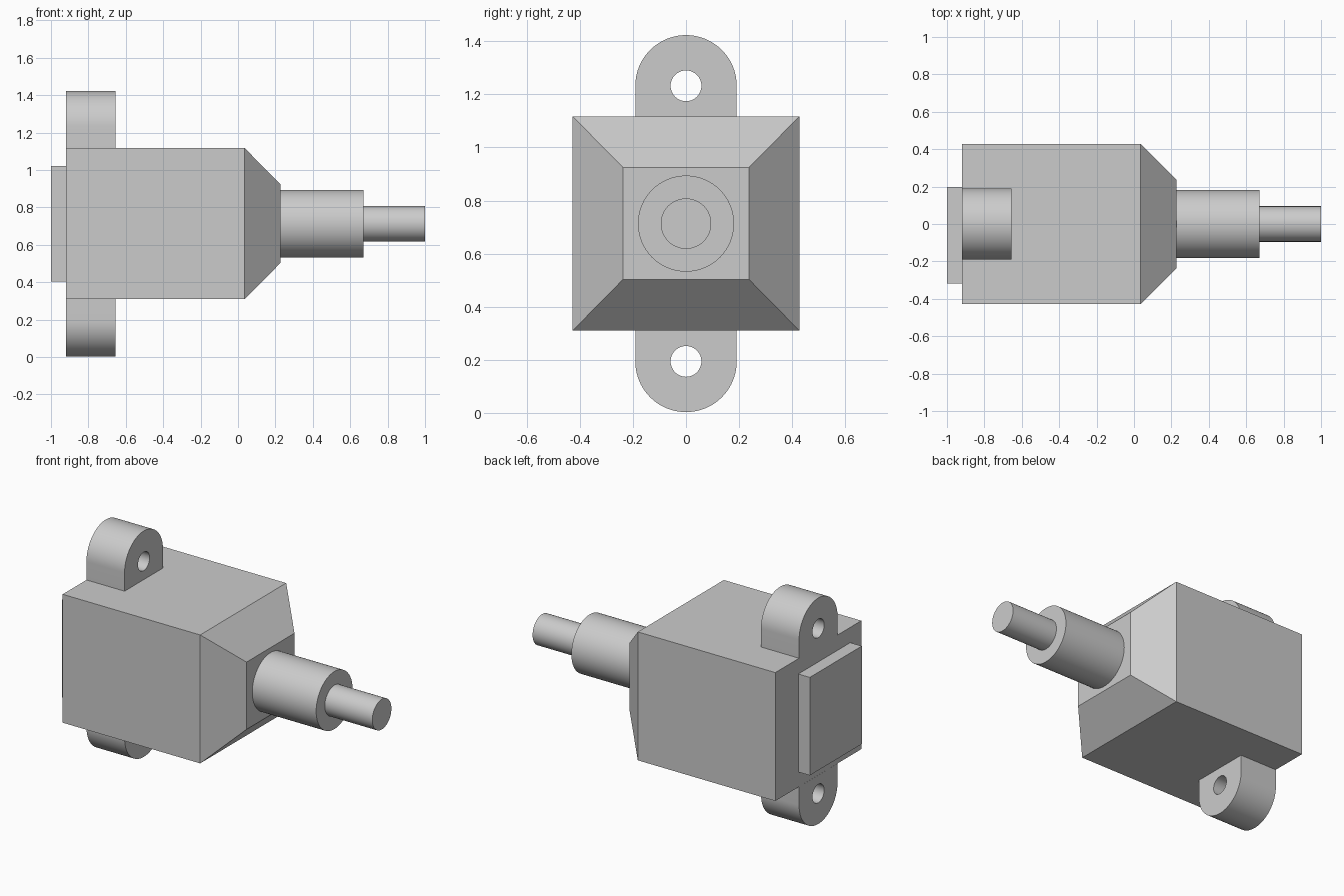
import bpy, bmesh
from math import pi, sin, cos

cube = bpy.data.objects.get("Cube")
if cube:
    bpy.data.objects.remove(cube, do_unlink=True)

AXIS_Z = 0.713   # height of the shaft axis
BACK_X = -0.92   # back of the housing

grey = bpy.data.materials.new("light grey")
grey.use_nodes = True
grey.diffuse_color = (0.6, 0.6, 0.6, 1)
grey.node_tree.nodes["Principled BSDF"].inputs["Base Color"].default_value = (0.6, 0.6, 0.6, 1)


def loft(name, sections, smooth=False):
    """Skin a solid through (x, [(y, z), ...]) sections."""
    bm = bmesh.new()
    rings = [[bm.verts.new((x, y, z)) for y, z in pts] for x, pts in sections]
    for a, b in zip(rings, rings[1:]):
        for i in range(len(a)):
            j = (i + 1) % len(a)
            bm.faces.new((a[i], a[j], b[j], b[i]))
    bm.faces.new(rings[0])
    bm.faces.new(rings[-1])
    bmesh.ops.recalc_face_normals(bm, faces=bm.faces)
    mesh = bpy.data.meshes.new(name)
    bm.to_mesh(mesh)
    bm.free()
    mesh.materials.append(grey)
    obj = bpy.data.objects.new(name, mesh)
    bpy.context.collection.objects.link(obj)
    if smooth:
        smooth_sides(obj)
    return obj


def smooth_sides(obj):
    bpy.ops.object.select_all(action='DESELECT')
    obj.select_set(True)
    bpy.context.view_layer.objects.active = obj
    bpy.ops.object.shade_smooth_by_angle(angle=pi / 6)


def rect(y0, y1, z0, z1):
    return [(y0, z0), (y1, z0), (y1, z1), (y0, z1)]


def circle(r, z, n=64):
    return [(r * cos(2 * pi * i / n), z + r * sin(2 * pi * i / n)) for i in range(n)]


# Housing with a tapered nose
wide = rect(-0.427, 0.427, 0.31, 1.117)
loft("housing", [(BACK_X, wide), (0.036, wide),
                 (0.226, rect(-0.238, 0.238, 0.502, 0.925))])

# Offset cover plate on the back
cover = rect(-0.317, 0.199, 0.405, 1.021)
loft("back_cover", [(-1, cover), (BACK_X, cover)])

# Stepped shaft
collar, pin = circle(0.181, AXIS_Z), circle(0.095, AXIS_Z)
loft("shaft_collar", [(0.226, collar), (0.67, collar)], smooth=True)
loft("shaft_pin", [(0.67, pin), (1, pin)], smooth=True)


def lug(name, side):
    """Round-ended mounting ear with a through hole; side is +1 up, -1 down."""
    r, hole_z, root_z = 0.191, AXIS_Z + side * 0.519, AXIS_Z + side * 0.4035
    arc = [(r * cos(pi * i / 40), hole_z + side * r * sin(pi * i / 40)) for i in range(41)]
    outline = arc + [(-r, root_z), (r, root_z)]
    ear = loft(name, [(BACK_X, outline), (-0.655, outline)])
    bore = circle(0.058, hole_z, 48)
    cutter = loft(name + "_hole_cutter", [(-1.1, bore), (-0.5, bore)])
    cutter.hide_render = True
    cut = ear.modifiers.new("hole", 'BOOLEAN')
    cut.operation = 'DIFFERENCE'
    cut.solver = 'EXACT'
    cut.object = cutter
    bpy.context.view_layer.objects.active = ear
    bpy.ops.object.modifier_apply(modifier=cut.name)
    bpy.data.objects.remove(cutter, do_unlink=True)
    smooth_sides(ear)


lug("upper_mounting_lug", 1)
lug("lower_mounting_lug", -1)
